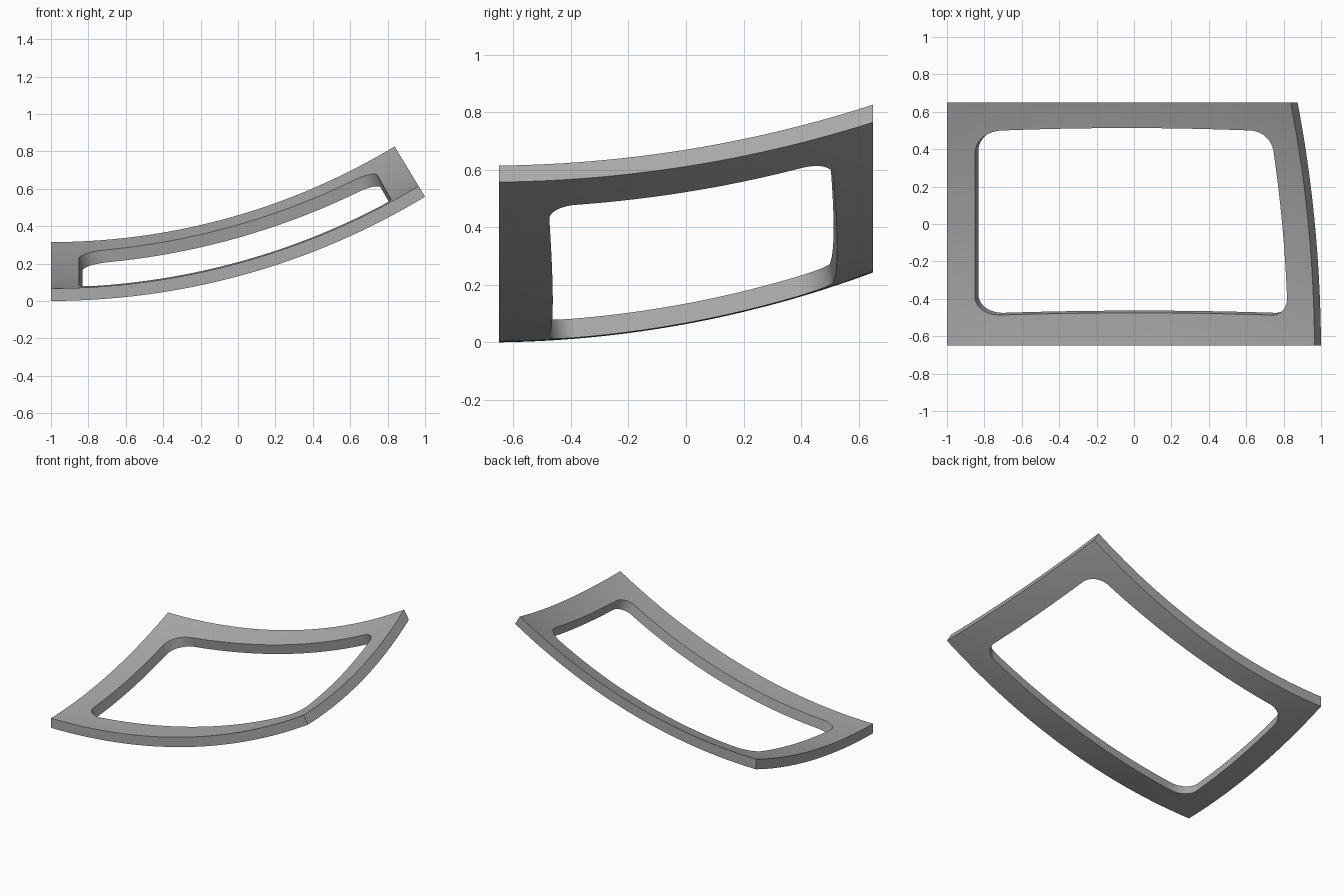
import bpy, bmesh, math
from mathutils import Vector as V

if "Cube" in bpy.data.objects:
    bpy.data.objects.remove(bpy.data.objects["Cube"])

R_OUT, R_IN = 3.87, 3.803          # radii of the two concentric shells
CX, CY, CZ = -1.0, -0.70, 3.87     # shared centre of the shells
HALF, SWEEP = 0.65, math.asin(2 / 3.87)
STEPS, ARC, SIDE = 8, 12, 24


def ring_radius(r, y):
    return math.sqrt(r * r - (y - CY) ** 2)


def on_shell(r, angle, y):
    q = ring_radius(r, y)
    return (CX + q * math.sin(angle), y, CZ - q * math.cos(angle))


# Window opening: corner, tangent points before and after it, bulge of next side
corners = [
    (V((-.85, -.487)), V((-.85, -.39)), V((-.72, -.487)), V((0, .012))),
    (V((.825, -.487)), V((.74, -.487)), V((.818, -.39)), V((.01, 0))),
    (V((.737, .50)), V((.747, .38)), V((.62, .50)), V((0, .013))),
    (V((-.85, .50)), V((-.70, .50)), V((-.85, .38)), V((0, 0))),
]
rect = [V((0, -HALF)), V((SWEEP, -HALF)), V((SWEEP, HALF)), V((0, HALF))]


def corner_arc(i):
    c, a, b, _ = corners[i % 4]
    turns = [math.pi / 2 * k / ARC for k in range(ARC + 1)]
    return [c + (a - c) * (1 - math.sin(t)) + (b - c) * (1 - math.cos(t)) for t in turns]


# Pair each opening point with a point on the outer rim
hole, rim = [], []
for i in range(4):
    first, last = corner_arc(i)[ARC // 2:], corner_arc(i + 1)[:ARC // 2 + 1]
    straight = []
    for k in range(1, SIDE):
        t = k / SIDE
        straight.append(first[-1].lerp(last[0], t) + corners[i][3] * 4 * t * (1 - t))
    run = first + straight + last
    span = run[-1] - run[0]
    for p in run[:-1]:
        f = (p - run[0]).dot(span) / span.length_squared
        hole.append(p)
        rim.append(rect[i].lerp(rect[(i + 1) % 4], f))

bm = bmesh.new()


def shell(r, shift):
    """Concentric loops from the rim to the opening on one shell."""
    loops = [[] for _ in range(STEPS + 1)]
    for p, o in zip(hole, rim):
        x, y = p + shift
        inner = V((math.asin((x - CX) / ring_radius(r, y)), y))
        for s in range(STEPS + 1):
            loops[s].append(bm.verts.new(on_shell(r, *o.lerp(inner, s / STEPS))))
    return loops


def bridge(a, b):
    for k in range(len(a)):
        j = (k + 1) % len(a)
        bm.faces.new((a[k], a[j], b[j], b[k]))


# The opening is cut along the panel's middle normal, so its lower edge is offset
upper = shell(R_IN, V((0, 0)))
lower = shell(R_OUT, V((.018, .012)))
for s in range(STEPS):
    bridge(upper[s], upper[s + 1])
    bridge(lower[s + 1], lower[s])
bridge(lower[0], upper[0])
bridge(upper[-1], lower[-1])
bmesh.ops.recalc_face_normals(bm, faces=bm.faces)

mesh = bpy.data.meshes.new("curved_window_frame")
bm.to_mesh(mesh)
bm.free()
frame = bpy.data.objects.new("curved_window_frame", mesh)
bpy.context.collection.objects.link(frame)

# Plain grey finish
grey = bpy.data.materials.new("plain_grey")
grey.use_nodes = True
colour = (.40, .40, .40, 1)
grey.diffuse_color = colour
grey.node_tree.nodes["Principled BSDF"].inputs["Base Color"].default_value = colour
mesh.materials.append(grey)

bpy.ops.object.select_all(action='DESELECT')
frame.select_set(True)
bpy.context.view_layer.objects.active = frame
bpy.ops.object.shade_smooth_by_angle(angle=math.radians(35))
